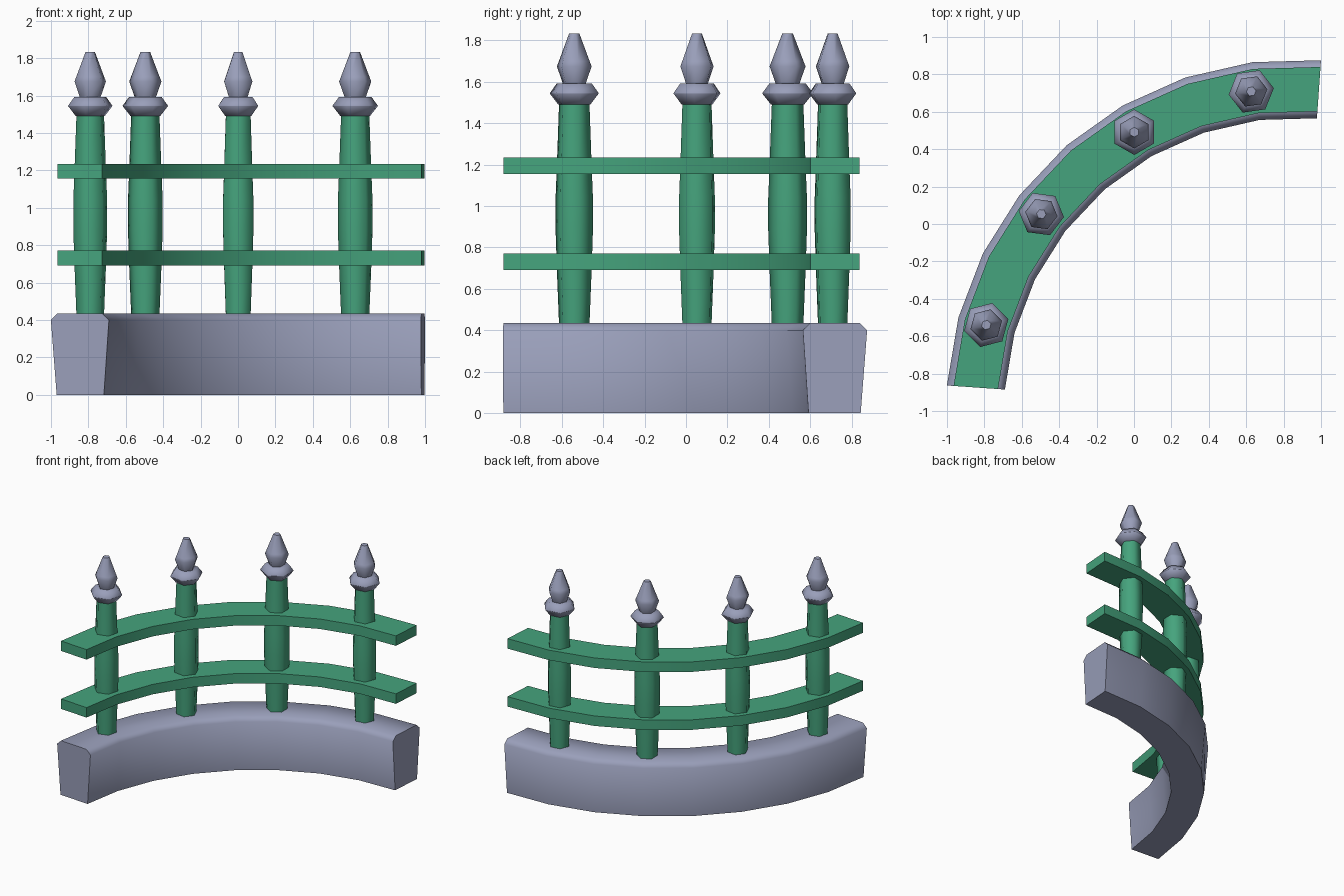
import bpy, bmesh, math

if "Cube" in bpy.data.objects:
    bpy.data.objects.remove(bpy.data.objects["Cube"])

CX, CY = 0.869, -0.994          # centre of the arc
A0, A1, SEG = 176.0, 86.0, 8    # arc ends and segment count


def material(name, rgb):
    m = bpy.data.materials.new(name)
    m.diffuse_color = (*rgb, 1)
    m.use_nodes = True
    m.node_tree.nodes["Principled BSDF"].inputs["Base Color"].default_value = m.diffuse_color
    return m


stone = material("blue_grey_stone", (0.32, 0.345, 0.49))
green = material("green_paint", (0.06, 0.37, 0.205))


def finish(name, bm, mat):
    bmesh.ops.recalc_face_normals(bm, faces=bm.faces)
    me = bpy.data.meshes.new(name)
    bm.to_mesh(me)
    bm.free()
    me.materials.append(mat)
    ob = bpy.data.objects.new(name, me)
    bpy.context.collection.objects.link(ob)
    bpy.ops.object.select_all(action='DESELECT')
    ob.select_set(True)
    bpy.context.view_layer.objects.active = ob
    bpy.ops.object.shade_smooth_by_angle(angle=math.radians(65))
    return ob


def skin(bm, rings):
    """Join equal rings of verts and cap both ends."""
    n = len(rings[0])
    for a, b in zip(rings, rings[1:]):
        for i in range(n):
            j = (i + 1) % n
            bm.faces.new((a[i], a[j], b[j], b[i]))
    bm.faces.new(rings[0])
    bm.faces.new(rings[-1])


def arc_sweep(name, section, mat):
    """Sweep an (radius, z) cross-section along the arc."""
    bm = bmesh.new()
    rings = []
    for k in range(SEG + 1):
        t = math.radians(A0 + (A1 - A0) * k / SEG)
        rings.append([bm.verts.new((CX + r * math.cos(t), CY + r * math.sin(t), z))
                      for r, z in section])
    skin(bm, rings)
    return finish(name, bm, mat)


def hex_turning(name, profile, deg, mat):
    """Six-sided turned part standing on the arc at the given angle."""
    t = math.radians(deg)
    x, y = CX + 1.72 * math.cos(t), CY + 1.72 * math.sin(t)
    bm = bmesh.new()
    rings = []
    for r, z in profile:
        rings.append([bm.verts.new((x + r * math.cos(t + math.radians(30 + 60 * i)),
                                    y + r * math.sin(t + math.radians(30 + 60 * i)), z))
                      for i in range(6)])
    skin(bm, rings)
    return finish(name, bm, mat)


# Curved stone base with chamfered top
arc_sweep("base_wall", [(1.59, 0), (1.843, 0), (1.874, 0.40), (1.838, 0.435),
                        (1.60, 0.435), (1.563, 0.40)], stone)

# Two curved rails
for label, z0 in (("lower_rail", 0.69), ("upper_rail", 1.155)):
    z1 = z0 + 0.08
    arc_sweep(label, [(1.60, z0), (1.838, z0), (1.838, z1), (1.60, z1)], green)

# Four posts, each with a collar and a spear finial
POST = [(0.076, 0.42), (0.087, 0.69), (0.0935, 0.88), (0.0935, 1.04),
        (0.087, 1.20), (0.076, 1.50)]
COLLAR = [(0.08, 1.49), (0.122, 1.543), (0.122, 1.546), (0.088, 1.592)]
FINIAL = [(0.055, 1.585), (0.087, 1.675), (0.077, 1.70), (0.026, 1.833)]
for n, deg in enumerate((164.7, 142.5, 120.3, 98.1), 1):
    hex_turning(f"post_{n}", POST, deg, green)
    hex_turning(f"collar_{n}", COLLAR, deg, stone)
    hex_turning(f"finial_{n}", FINIAL, deg, stone)
